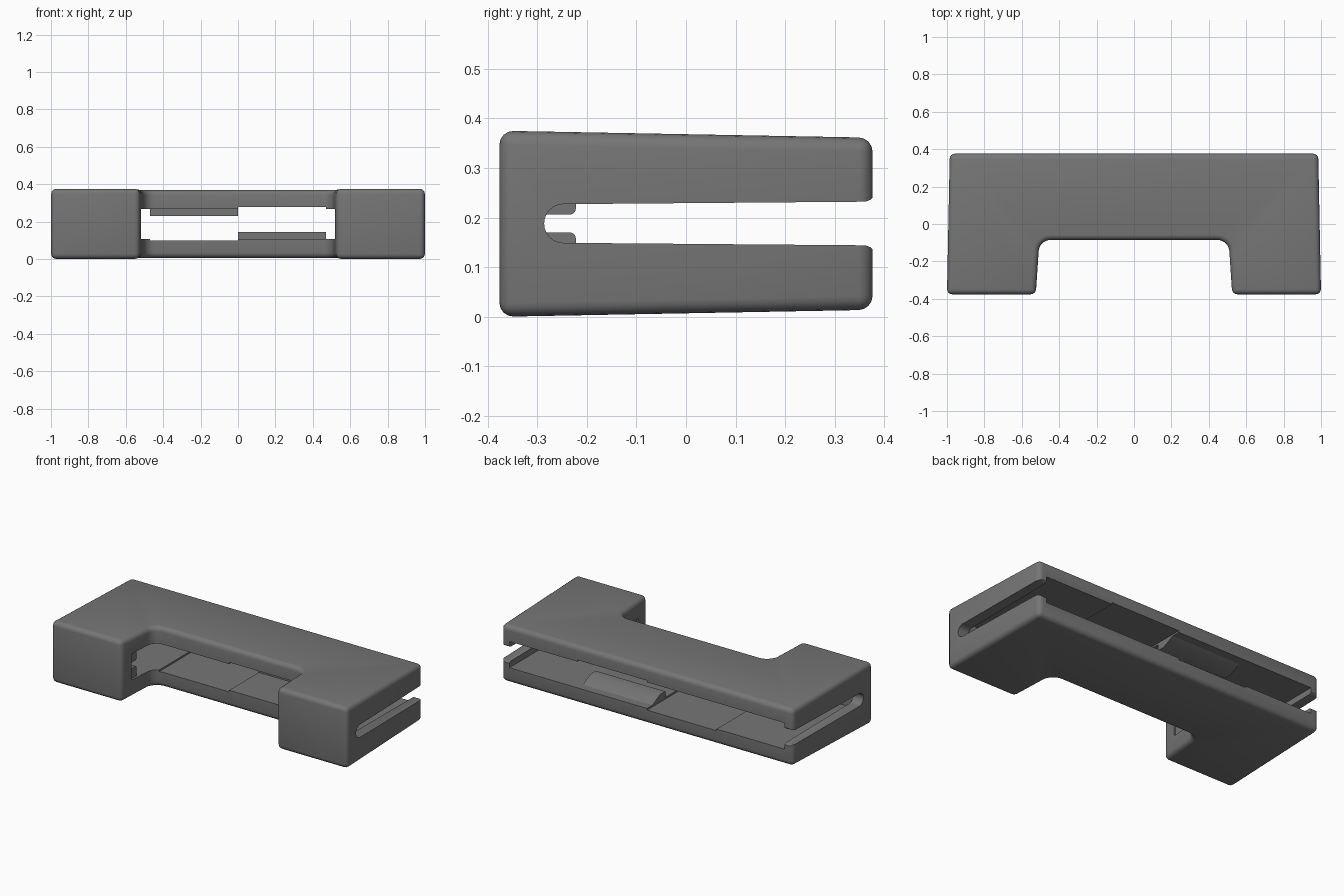
import bpy, bmesh, math

if "Cube" in bpy.data.objects:
    bpy.data.objects.remove(bpy.data.objects["Cube"])

grey = bpy.data.materials.new("mid grey")
grey.diffuse_color = (0.18, 0.18, 0.18, 1)
grey.use_nodes = True
grey.node_tree.nodes["Principled BSDF"].inputs["Base Color"].default_value = grey.diffuse_color


def prism(name, pts, lo, hi, axis="z"):
    """Extrude a 2D outline: (x, y) along z, or (y, z) along x."""
    bm = bmesh.new()
    at = (lambda p, t: (p[0], p[1], t)) if axis == "z" else (lambda p, t: (t, p[0], p[1]))
    a = [bm.verts.new(at(p, lo)) for p in pts]
    b = [bm.verts.new(at(p, hi)) for p in pts]
    bm.faces.new(a)
    bm.faces.new(b)
    for i in range(len(pts)):
        j = (i + 1) % len(pts)
        bm.faces.new((a[i], a[j], b[j], b[i]))
    bmesh.ops.recalc_face_normals(bm, faces=bm.faces)
    me = bpy.data.meshes.new(name)
    bm.to_mesh(me)
    bm.free()
    me.materials.append(grey)
    ob = bpy.data.objects.new(name, me)
    bpy.context.collection.objects.link(ob)
    return ob


def rect(a0, a1, b0, b1):
    return [(a0, b0), (a1, b0), (a1, b1), (a0, b1)]


def arc(cx, cy, r, d0, d1, n=8):
    return [(cx + r * math.cos(math.radians(d0 + (d1 - d0) * i / n)),
             cy + r * math.sin(math.radians(d0 + (d1 - d0) * i / n))) for i in range(n + 1)]


def cut(ob, cutter):
    cutter.hide_render = True
    cutter.hide_viewport = False
    m = ob.modifiers.new("cut", "BOOLEAN")
    m.operation, m.solver, m.object = "DIFFERENCE", "EXACT", cutter


# U-shaped body with drafted sides and a rounded notch in the front
right = [(0.525, -0.376), (1.0, -0.376), (0.985, 0.376)]
notch = arc(0.445, -0.15, 0.065, 90, 5)          # from the middle out to the leg
half = notch + right
outline = half + [(-x, y) for x, y in reversed(half)]
body = prism("clamp_body", outline, 0, 0.375)
for v in body.data.vertices:                      # thinner towards the back
    d = 0.014 * (v.co.y + 0.376) / 0.752
    v.co.z += d if v.co.z < 0.18 else -d
bev = body.modifiers.new("round edges", "BEVEL")
bev.width, bev.segments, bev.limit_method = 0.028, 4, "ANGLE"
bev.angle_limit = math.radians(40)

# side-to-side slot, round at the front, slightly flared at the back mouth
slot = arc(-0.247, 0.188, 0.039, 270, 90, 12)
slot += [(0.362, 0.232), (0.372, 0.236), (0.38, 0.245), (0.5, 0.245),
         (0.5, 0.131), (0.38, 0.131), (0.372, 0.140), (0.362, 0.144)]
cut(body, prism("slot_cutter", slot, -1.2, 1.2, "x"))

# wide cavity between the end walls, with shallow recesses opposite the pads
cut(body, prism("cavity_cutter", rect(-0.93, 0.93, -0.285, 0.6), 0.108, 0.268))
cut(body, prism("floor_recess_cutter", rect(-0.47, 0.0, -0.2, 0.7), 0.098, 0.2))
cut(body, prism("ceiling_recess_cutter", rect(0.0, 0.47, -0.2, 0.7), 0.2, 0.278))

# apply the cuts and remove the cutters
bpy.context.view_layer.update()
me = bpy.data.meshes.new_from_object(body.evaluated_get(bpy.context.evaluated_depsgraph_get()))
body.modifiers.clear()
body.data = me
for ob in list(bpy.data.objects):
    if ob.name.endswith("cutter"):
        bpy.data.objects.remove(ob)

# wedge grip pads: one on the floor, its half-turn twin on the ceiling
wedge = [(0.20, 0.10), (0.20, 0.145), (0.25, 0.145), (0.34, 0.10)]
prism("floor_grip_pad", wedge, 0.0, 0.47, "x")
prism("ceiling_grip_pad", [(y, 0.376 - z) for y, z in wedge], -0.47, 0.0, "x")

# small stop ribs inside each leg, on floor and ceiling
rib = [(-0.29, 0.10), (-0.222, 0.10)] + arc(-0.234, 0.158, 0.012, 0, 90, 4) + [(-0.29, 0.170)]
for side, (x0, x1) in (("left", (-0.60, -0.53)), ("right", (0.53, 0.60))):
    prism(side + "_floor_rib", rib, x0, x1, "x")
    prism(side + "_ceiling_rib", [(y, 0.376 - z) for y, z in rib], x0, x1, "x")

# smooth shading with sharp edges kept
for ob in bpy.data.objects:
    ob.select_set(True)
bpy.context.view_layer.objects.active = body
bpy.ops.object.shade_smooth_by_angle(angle=math.radians(30))
